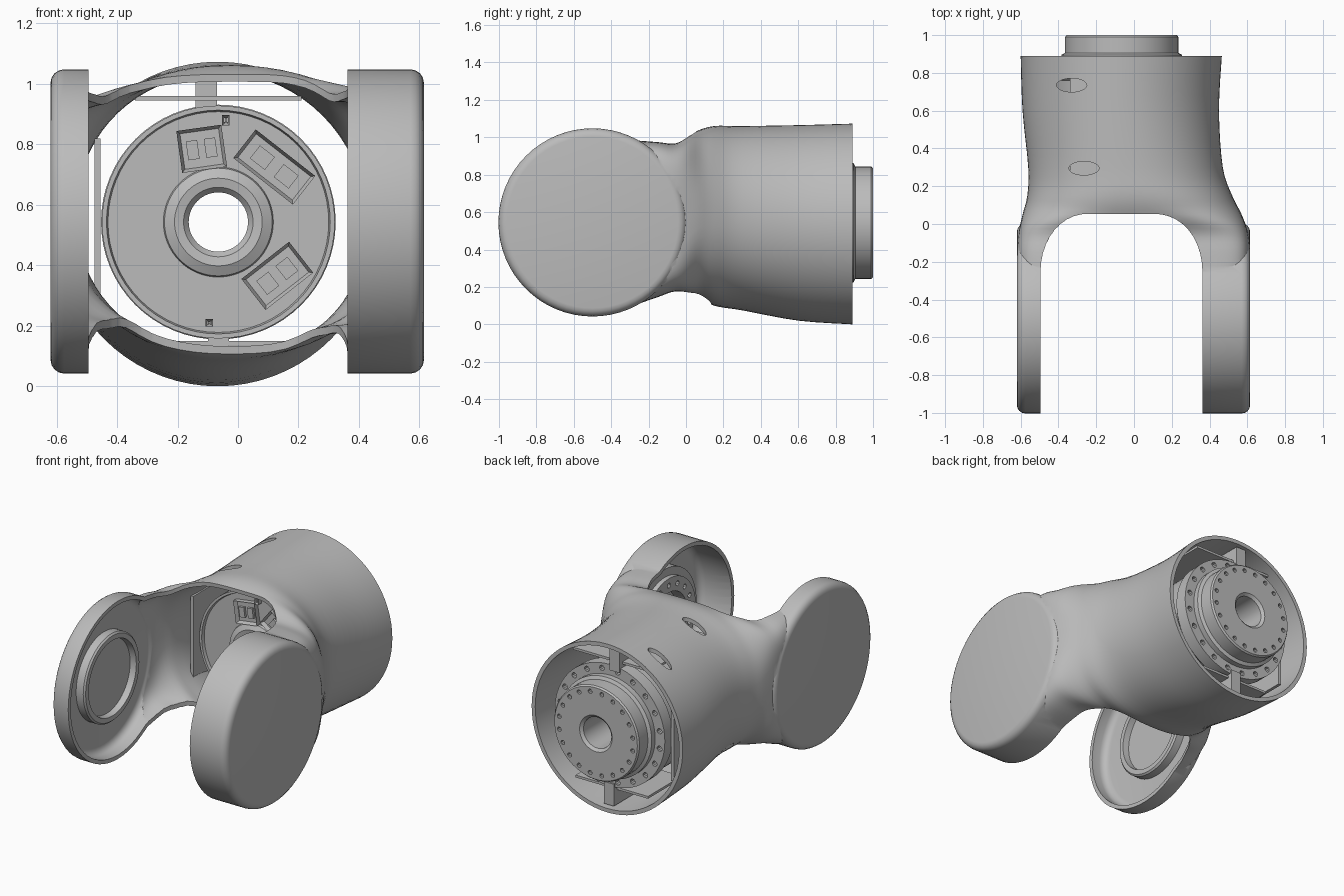
import bpy, bmesh, math
from mathutils import Matrix, Vector

cube = bpy.data.objects.get("Cube")
if cube:
    bpy.data.objects.remove(cube, do_unlink=True)

grey = bpy.data.materials.new("plain_grey")
grey.use_nodes = True
grey.diffuse_color = (0.5, 0.5, 0.5, 1)
grey.node_tree.nodes["Principled BSDF"].inputs["Base Color"].default_value = (0.5, 0.5, 0.5, 1)

CX, CZ = -0.065, 0.543      # tube axis
PY, PZ = -0.5, 0.545        # fork pivot
WALL = 0.025


def finish(name, bm):
    bmesh.ops.remove_doubles(bm, verts=bm.verts, dist=1e-5)
    bmesh.ops.recalc_face_normals(bm, faces=bm.faces)
    me = bpy.data.meshes.new(name)
    bm.to_mesh(me)
    bm.free()
    ob = bpy.data.objects.new(name, me)
    bpy.context.collection.objects.link(ob)
    me.materials.append(grey)
    return ob


def boolean(ob, cutter, operation):
    mod = ob.modifiers.new("cut", 'BOOLEAN')
    mod.operation, mod.solver, mod.object = operation, 'EXACT', cutter
    bpy.context.view_layer.update()
    me = bpy.data.meshes.new_from_object(ob.evaluated_get(bpy.context.evaluated_depsgraph_get()))
    ob.modifiers.clear()
    ob.data = me
    bpy.data.objects.remove(cutter, do_unlink=True)


def lathe(name, profile, axis, centre, steps=64):
    """Spin (radius, height) points around the x or y axis."""
    bm = bmesh.new()
    vs = [bm.verts.new((r, 0, h)) for r, h in profile]
    for a, b in zip(vs, vs[1:]):
        bm.edges.new((a, b))
    bmesh.ops.spin(bm, geom=bm.verts[:] + bm.edges[:], cent=(0, 0, 0), axis=(0, 0, 1),
                   angle=math.tau, steps=steps, use_merge=True)
    for v in bm.verts:
        x, y, z = v.co
        v.co = Vector((z, x, y) if axis == 'x' else (x, z, y)) + Vector(centre)
    return finish(name, bm)


def box(name, lo, hi):
    bm = bmesh.new()
    size = [b - a for a, b in zip(lo, hi)]
    mid = [(a + b) / 2 for a, b in zip(lo, hi)]
    bmesh.ops.create_cube(bm, size=1, matrix=Matrix.Translation(mid) @ Matrix.Diagonal((*size, 1)))
    return finish(name, bm)


def catmull(rows, sub=4):
    out = []
    for i in range(len(rows) - 1):
        p = [rows[max(0, min(len(rows) - 1, i + k))] for k in (-1, 0, 1, 2)]
        for s in range(sub):
            t = s / sub
            out.append([b + 0.5 * t * (c - a + t * (2*a - 5*b + 4*c - d + t * (3*(b - c) + d - a)))
                        for a, b, c, d in zip(*p)])
    return out + [rows[-1]]


# Neck sections: y, x min, x max, z min, z max, squareness
SECTIONS = [
    (-.28, -.61, .605, .10, .985, 9),
    (-.15, -.617, .612, .145, .975, 8),
    (-.05, -.612, .605, .175, .97, 6),
    (.05, -.59, .57, .15, 1.03, 3),
    (.15, -.565, .52, .10, 1.06, 2.3),
    (.30, -.56, .47, .075, 1.06, 2.1),
    (.60, -.59, .45, .02, 1.065, 2),
    (.89, -.60, .465, .0, 1.073, 2),
]


def neck(name, inset):
    rows = catmull(SECTIONS)
    if inset:
        rows[0][0] += 0.02
        rows.append([1.0] + list(rows[-1][1:]))
    bm, n, rings = bmesh.new(), 72, []
    for y, x0, x1, z0, z1, p in rows:
        ring = []
        for k in range(n):
            c, s = math.cos(math.tau * k / n), math.sin(math.tau * k / n)
            u, w = (math.copysign(abs(q) ** (2 / p), q) for q in (c, s))
            ring.append(bm.verts.new(((x0 + x1) / 2 + u * ((x1 - x0) / 2 - inset), y,
                                      (z0 + z1) / 2 + w * ((z1 - z0) / 2 - inset))))
        rings.append(ring)
    for a, b in zip(rings, rings[1:]):
        for k in range(n):
            bm.faces.new((a[k], a[(k + 1) % n], b[(k + 1) % n], b[k]))
    bm.faces.new(rings[0])
    bm.faces.new(rings[-1])
    return finish(name, bm)


def pod(x_in, x_out, inset):
    """Round fork end with a softened outer rim."""
    r, d = 0.503 - inset, 0.045
    s = 1 if x_out > x_in else -1
    xo = x_out - s * inset
    rim = [(r - d + d * math.sin(a), xo - s * d * (1 - math.cos(a)))
           for a in (math.pi / 8 * k for k in range(5))]
    return lathe("pod", [(0, xo)] + rim + [(r, x_in), (0, x_in)], 'x', (0, PY, PZ))


def fork_solid(name, inset):
    ob = neck(name, inset)
    spill = 0.02 if inset else 0
    boolean(ob, pod(-.46 + spill, -.62, inset), 'UNION')
    boolean(ob, pod(.33 - spill, .615, inset), 'UNION')
    return ob


# Fork shell: outer form, hollowed, then notched
shell = fork_solid("fork_shell", 0)
boolean(shell, fork_solid("hollow", WALL), 'DIFFERENCE')

bm = bmesh.new()
xl, xr, rx, ry = -.495, .362, .25, .30
arc = [math.pi / 20 * k for k in range(11)]
outline = [(xl, -1.3)] + [(xl + rx * (1 - math.cos(a)), -.25 + ry * math.sin(a)) for a in arc]
outline += [(xr - rx * (1 - math.cos(a)), -.25 + ry * math.sin(a)) for a in reversed(arc)] + [(xr, -1.3)]
low, high = [[bm.verts.new((x, y + max(0, (y + .25) / ry) * lean, z)) for x, y in outline]
             for z, lean in ((-.2, .11), (1.3, -.02))]
bm.faces.new(low)
bm.faces.new(high)
for k in range(len(low)):
    j = (k + 1) % len(low)
    bm.faces.new((low[k], low[j], high[j], high[k]))
boolean(shell, finish("notch", bm), 'DIFFERENCE')

# Oval slots in the top of the shell
bm = bmesh.new()
for x, y in ((-.33, .735), (-.265, .295)):
    bmesh.ops.create_cone(bm, cap_ends=True, segments=24, radius1=1, radius2=1, depth=.5,
                          matrix=Matrix.Translation((x, y, 1.05)) @ Matrix.Diagonal((.08, .036, 1, 1)))
boolean(shell, finish("slots", bm), 'DIFFERENCE')

# Drive unit with a through bore
drive = lathe("drive_unit", [
    (.098, .27), (.115, .25), (.145, .245), (.178, .262), (.182, .275), (.365, .275), (.37, .255),
    (.385, .255), (.385, .34), (.37, .36), (.37, .76), (.388, .78), (.388, .86), (.32, .86),
    (.32, .895), (.30, .905), (.30, .99), (.292, 1.0), (.115, 1.0), (.098, .985), (.098, .27)],
    'y', (CX, 0, CZ))
bm = bmesh.new()
for radius, y, count, size in ((.355, .86, 20, .017), (.262, 1.0, 20, .014)):
    for k in range(count):
        a = math.tau * (k + .5) / count
        place = Matrix.Translation((CX + radius * math.cos(a), y, CZ + radius * math.sin(a)))
        bmesh.ops.create_cone(bm, cap_ends=True, segments=10, radius1=size, radius2=size, depth=.08,
                              matrix=place @ Matrix.Rotation(math.pi / 2, 4, 'X'))
boolean(drive, finish("bolt_holes", bm), 'DIFFERENCE')


def connector(name, x, z, w, h, turn):
    """Socket frame with a sunken face and two contact blocks."""
    bm = bmesh.new()
    bmesh.ops.create_cube(bm, size=1, matrix=Matrix.Diagonal((w, .04, h, 1)))
    front = [f for f in bm.faces if f.normal.y < -.9]
    bmesh.ops.inset_region(bm, faces=front, thickness=.015)
    bmesh.ops.translate(bm, verts=front[0].verts, vec=(0, .025, 0))
    for side in (-1, 1):
        bmesh.ops.create_cube(bm, size=1, matrix=Matrix.Translation((side * w * .2, .004, 0))
                              @ Matrix.Diagonal((w * .25, .03, h * .45, 1)))
    bm.transform(Matrix.Translation((x, .262, z)) @ Matrix.Rotation(math.radians(turn), 4, 'Y'))
    return finish(name, bm)


connector("upper_connector", -.12, .785, .15, .14, -8)
connector("side_connector", .12, .725, .25, .12, 38)
connector("lower_connector", .13, .365, .20, .13, -38)
connector("top_clip", -.04, .88, .025, .035, 0)
connector("bottom_clip", -.095, .21, .025, .025, 0)

# Mounting tabs and inner stiffening plates
box("top_tab", (-.14, .30, .90), (-.07, .87, 1.04))
box("bottom_tab", (-.10, .50, .04), (-.03, .87, .18))
box("top_plate", (-.34, .25, .945), (.21, .84, .96))
box("bottom_plate", (-.32, .50, .135), (.19, .84, .15))
box("side_plate", (-.475, .20, .27), (-.455, .80, .82))

# Pivot rings inside the fork ends
lathe("thin_pivot_ring", [(0, -.60), (.28, -.60), (.28, -.545), (.27, -.535), (.24, -.535),
                          (.235, -.575), (0, -.575)], 'x', (0, PY, PZ))
thick = lathe("thick_pivot_ring", [(0, .60), (.32, .60), (.32, .50), (.27, .50), (.27, .47),
                                   (.18, .47), (.17, .54), (0, .54)], 'x', (0, PY, PZ))
bm = bmesh.new()
for k in range(16):
    a = math.tau * k / 16
    place = Matrix.Translation((.47, PY + .225 * math.cos(a), PZ + .225 * math.sin(a)))
    bmesh.ops.create_cone(bm, cap_ends=True, segments=10, radius1=.016, radius2=.016, depth=.06,
                          matrix=place @ Matrix.Rotation(math.pi / 2, 4, 'Y'))
boolean(thick, finish("pivot_holes", bm), 'DIFFERENCE')

# Smooth shading on the round parts
bpy.ops.object.select_all(action='DESELECT')
for ob in (shell, drive, thick, bpy.data.objects["thin_pivot_ring"]):
    ob.select_set(True)
    bpy.context.view_layer.objects.active = ob
bpy.ops.object.shade_smooth_by_angle(angle=math.radians(30))
